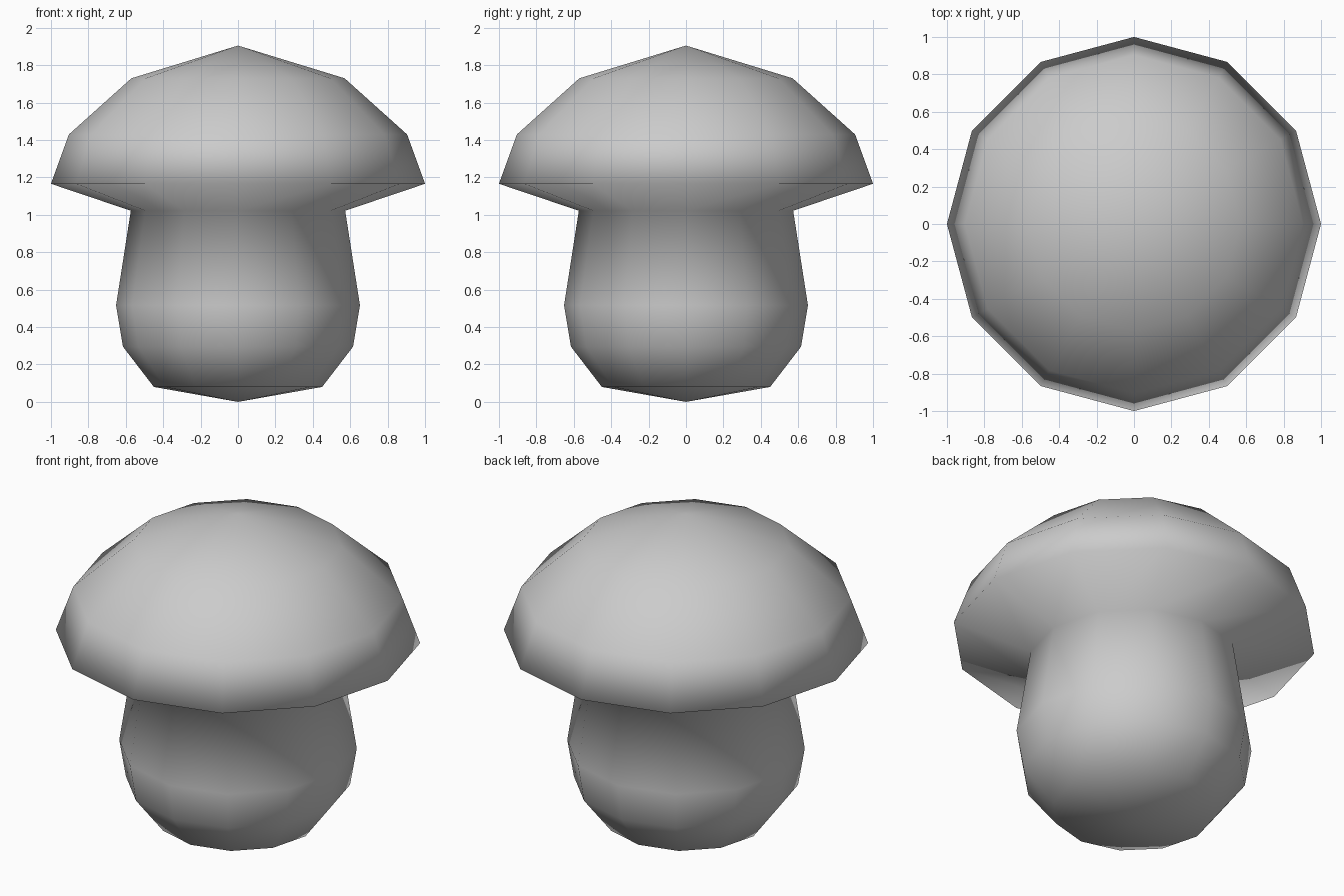
import bpy, bmesh, math

if "Cube" in bpy.data.objects:
    bpy.data.objects.remove(bpy.data.objects["Cube"])

SIDES = 12

# Outline as (radius, height): rounded stem first, then overhanging cap
stem = [(0.45, 0.08), (0.615, 0.295), (0.652, 0.516), (0.573, 1.022)]
cap = [(1.0, 1.166), (0.904, 1.43), (0.57, 1.73)]
BOTTOM, TOP = 0.0, 1.905


def lathe(name, profile, bottom, top):
    bm = bmesh.new()
    rings = []
    for r, z in profile:
        angles = [2 * math.pi * i / SIDES for i in range(SIDES)]
        rings.append([bm.verts.new((r * math.cos(a), r * math.sin(a), z)) for a in angles])
    low = bm.verts.new((0, 0, bottom))
    high = bm.verts.new((0, 0, top))
    for i in range(SIDES):
        j = (i + 1) % SIDES
        bm.faces.new((low, rings[0][j], rings[0][i]))
        for a, b in zip(rings, rings[1:]):
            bm.faces.new((a[i], a[j], b[j], b[i]))
        bm.faces.new((rings[-1][i], rings[-1][j], high))
    for f in bm.faces:
        f.smooth = True
    mesh = bpy.data.meshes.new(name)
    bm.to_mesh(mesh)
    bm.free()
    obj = bpy.data.objects.new(name, mesh)
    bpy.context.collection.objects.link(obj)
    return obj


# Stem and cap form one continuous smooth-shaded skin
lathe("mushroom", stem + cap, BOTTOM, TOP)
